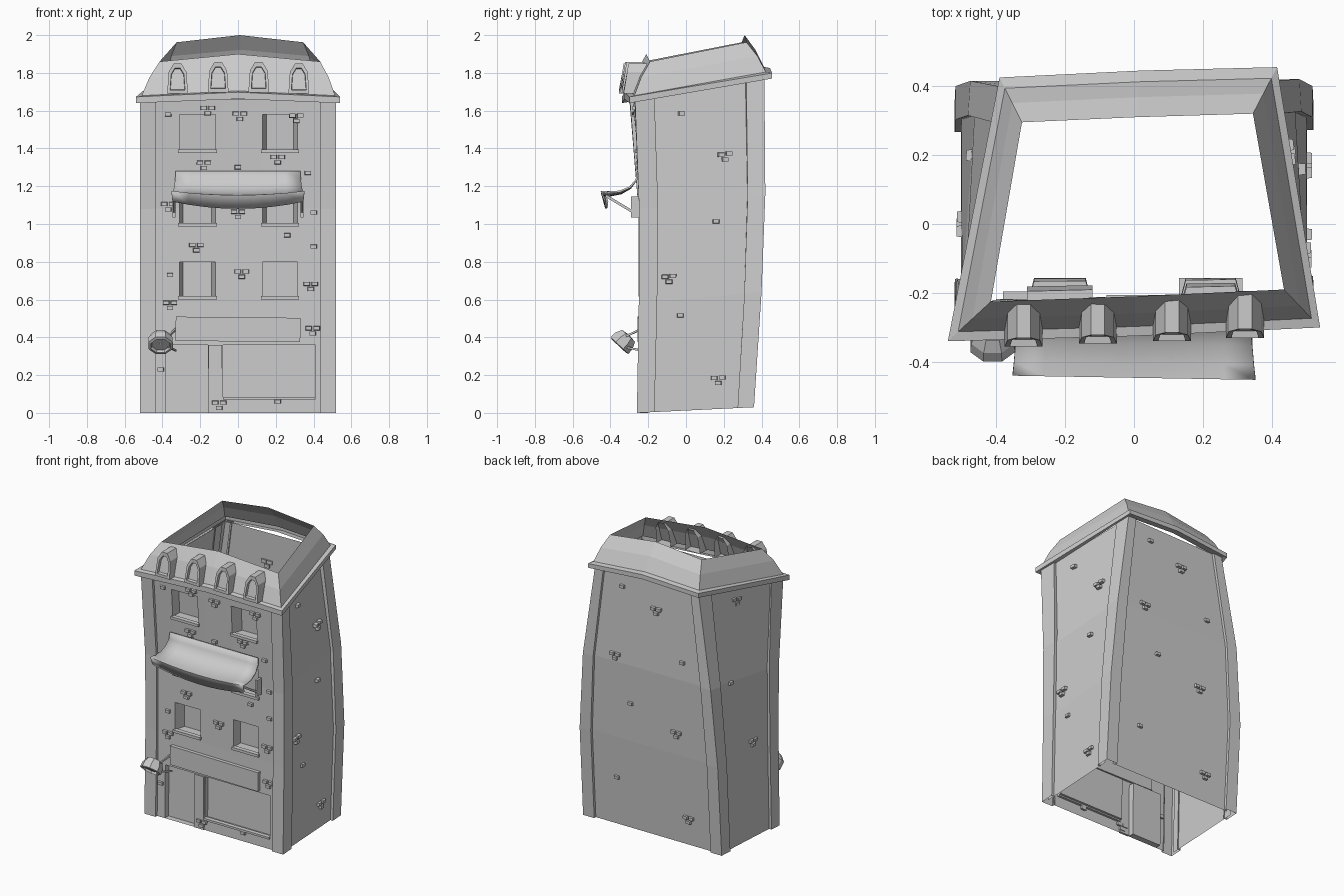
import bpy, bmesh, math
from mathutils import Vector as V, Matrix

if "Cube" in bpy.data.objects:
    bpy.data.objects.remove(bpy.data.objects["Cube"])

def make(name, verts, faces):
    me = bpy.data.meshes.new(name)
    bm = bmesh.new()
    vs = [bm.verts.new(v) for v in verts]
    for f in faces:
        bm.faces.new([vs[i] for i in f])
    bmesh.ops.remove_doubles(bm, verts=bm.verts, dist=1e-5)
    bmesh.ops.recalc_face_normals(bm, faces=bm.faces)
    bm.to_mesh(me)
    bm.free()
    ob = bpy.data.objects.new(name, me)
    bpy.context.collection.objects.link(ob)
    return ob

def loft(name, rings, closed=False):
    n = len(rings[0])
    faces = [(r*n+i, r*n+(i+1) % n, (r+1)*n+(i+1) % n, (r+1)*n+i)
             for r in range(len(rings)-1) for i in range(n if closed else n-1)]
    return make(name, [p for r in rings for p in r], faces)

def box_data(frame, sx, sy, sz, taper=1.0):
    vs = [frame @ V((x*sx/2*(taper if y > 0 else 1), y*sy/2, z*sz/2*(taper if y > 0 else 1)))
          for x in (-1, 1) for y in (-1, 1) for z in (-1, 1)]
    fs = [(0, 1, 3, 2), (4, 6, 7, 5), (0, 4, 5, 1), (2, 3, 7, 6), (0, 2, 6, 4), (1, 5, 7, 3)]
    return vs, fs

def boxes(name, items):
    verts, faces = [], []
    for it in items:
        v, f = box_data(*it)
        faces += [tuple(i+len(verts) for i in q) for q in f]
        verts += v
    return make(name, verts, faces)

# Leaning body: path of each corner (front left, front right, back right, back left)
LEVELS = [0, .35, .65, 1]
CORNERS = [
    [(-.52, -.26, 0), (-.52, -.25, .58), (-.52, -.252, 1.08), (-.52, -.30, 1.66)],
    [(.52, -.26, 0), (.52, -.25, .58), (.52, -.248, 1.08), (.52, -.27, 1.66)],
    [(.52, .36, .03), (.518, .40, .64), (.48, .42, 1.16), (.39, .415, 1.785)],
    [(-.52, .36, .03), (-.518, .40, .64), (-.475, .415, 1.16), (-.37, .395, 1.785)]]

def corner(i, t):
    c = CORNERS[i % 4]
    for k in range(3):
        if t <= LEVELS[k+1] or k == 2:
            f = (t-LEVELS[k])/(LEVELS[k+1]-LEVELS[k])
            return V(c[k]).lerp(V(c[k+1]), f)

def wall(i, u, t, inset=0.0):
    p = corner(i, t).lerp(corner(i+1, t), u)
    return p - wall_normal(i, t)*inset if inset else p

def wall_normal(i, t):
    d = corner(i+1, t)-corner(i, t)
    return V((d.y, -d.x, 0)).normalized()

INSET = .018
for i, nm in ((1, "right_wall"), (2, "back_wall"), (3, "left_wall")):
    loft(nm, [[wall(i, u, t, INSET) for u in (.06, .94)] for t in LEVELS])

# Corner pillars
for i, nm in enumerate(("front_left", "front_right", "back_right", "back_left")):
    a, b = (.08, .14) if i % 2 == 0 else (.15, .08)
    loft("pillar_"+nm, [[wall(i, a, t, .025), wall(i, a, t), corner(i, t),
                         wall(i-1, 1-b, t), wall(i-1, 1-b, t, .025)] for t in LEVELS])

# Front wall with recessed windows, door and shop window
def front(x, z, d=0.0):
    return wall(0, (x+.52)/1.04, z/1.66)+V((0, INSET+d, 0))

ROWS = [(.615, .80), (1.0, 1.19), (1.39, 1.58)]
WINDOWS = [(x0, x1, z0, z1) for z0, z1 in ROWS for x0, x1 in ((-.31, -.12), (.13, .315))]
SHRINK = [.02, 0, .02, .02, 0, .022]
holes = [(*w, .075, s) for w, s in zip(WINDOWS, SHRINK)]
holes += [(-.38, -.16, 0, .36, .04, 0), (-.08, .41, .08, .36, .03, 0)]
xs = sorted({-.445, .445} | {h[k] for h in holes for k in (0, 1)})
zs = sorted({0, .58, 1.08, 1.66} | {h[k] for h in holes for k in (2, 3)})
verts, faces = [], []
def quad(*pts):
    faces.append(tuple(range(len(verts), len(verts)+4)))
    verts.extend(pts)
for x0, x1 in zip(xs, xs[1:]):
    for z0, z1 in zip(zs, zs[1:]):
        cx, cz = (x0+x1)/2, (z0+z1)/2
        if not any(h[0] < cx < h[1] and h[2] < cz < h[3] for h in holes):
            quad(front(x0, z0), front(x1, z0), front(x1, z1), front(x0, z1))
for x0, x1, z0, z1, d, s in holes:
    o = [front(x, z) for x, z in ((x0, z0), (x1, z0), (x1, z1), (x0, z1))]
    n = [front(x, z, d) for x, z in ((x0+s, z0), (x1-s, z0), (x1-s, z1), (x0+s, z1))]
    quad(*n)
    for k in range(4):
        quad(o[k], o[(k+1) % 4], n[(k+1) % 4], n[k])
make("front_wall", verts, faces)

# Sills, sign board and shop trims
T = Matrix.Translation
boxes("window_sills", [(T(front((x0+x1)/2, z0-.005)), x1-x0+.015, .03, .018) for x0, x1, z0, z1 in WINDOWS])
boxes("sign_board", [(T(front(0, .443)+V((0, -.005, 0))) @ Matrix.Rotation(.01, 4, 'Y'), .66, .035, .128)])
boxes("shop_trim", [(T(front(.165, .078)), .49, .03, .014), (T(front(-.12, .18)), .07, .014, .36)])

# Raised bricks: (position along wall, height, cluster flag)
BRICKS = {
    0: [(-.16, 1.6, 1), (.01, 1.57, 1), (.31, 1.56, 1), (-.18, 1.31, 1), (.21, 1.34, 1), (-.22, .875, 1),
        (.02, .735, 1), (0, 1.05, 1), (-.37, 1.58, 0), (0, 1.3, 0), (.37, 1.27, 0), (.4, 1.06, 0),
        (.26, .94, 0), (.4, .88, 0), (-.36, .73, 0), (-.36, .57, 1), (.385, .67, 1), (.395, .435, 1),
        (-.37, 1.09, 1), (-.41, .23, 0), (.21, .06, 0), (-.1, .04, 1)],
    1: [(.21, 1.32, 1), (-.09, .71, 1), (.17, .15, 1), (-.02, 1.58, 0), (.16, .99, 0), (-.03, .51, 0)],
    2: [(.2, 1.6, 0), (-.05, 1.5, 1), (.25, 1.14, 1), (-.25, 1.22, 0), (.14, .85, 0), (-.2, .73, 1),
        (.26, .32, 0), (-.27, .17, 1)],
    3: [(.08, 1.6, 1), (.2, 1.1, 0), (0, .65, 1)]}
items = []
for i, lst in BRICKS.items():
    ax = i % 2
    for a, z, cluster in lst:
        for da, dz in ((-.021, .014), (.021, .014), (0, -.014)) if cluster else ((0, 0),):
            t = (z+dz)/1.7 if i else (z+dz)/1.66
            c0, c1 = corner(i, t), corner(i+1, t)
            u = ((a+da)-c0[ax])/(c1[ax]-c0[ax])
            nrm = wall_normal(i, t)
            p = wall(i, u, t, INSET)
            side = V((-nrm.y, nrm.x, 0))
            m = Matrix((side, -nrm, V((0, 0, 1)))).transposed().to_4x4()
            items.append((T(p) @ m @ Matrix.Rotation(math.pi, 4, 'Z'), .038, .03, .024, .8))
boxes("raised_bricks", items)

# Mansard roof: open ring lofted from eave to rim
EAVE = [(-.54, -.34, 1.64), (0, -.325, 1.662), (.54, -.30, 1.64), (.415, .455, 1.77), (.02, .445, 1.795), (-.39, .425, 1.77)]
RIM = [(-.415, -.225, 1.86), (0, -.21, 1.90), (.435, -.19, 1.86), (.345, .32, 1.962), (.01, .31, 2.0), (-.325, .295, 1.962)]
def ring(a, b):
    return [(e[0]+(r[0]-e[0])*a, e[1]+(r[1]-e[1])*a, e[2]+(r[2]-e[2])*b) for e, r in zip(EAVE, RIM)]
loft("mansard_roof", [ring(a, b) for a, b in ((.38, .05), (0, 0), (0, .15), (.24, .18), (.57, .62), (1, 1))], True)

# Dormers with recessed fronts
OUTLINE = [(-.055, 0), (.055, 0), (.047, .115), (.02, .16), (-.02, .16), (-.047, .115)]
for k, (x, y, z) in enumerate(((-.32, -.355, 1.69), (-.105, -.347, 1.697), (.11, -.34, 1.697), (.322, -.33, 1.69))):
    def prof(s, dy, lean=.025):
        return [(x+px*s, y+dy+pz*lean/.16, z+.07+(pz-.07)*s) for px, pz in OUTLINE]
    dormer = loft(f"dormer_{k+1}", [prof(1, .11), prof(1, 0), prof(.72, 0), prof(.68, .02)], True)
    v = prof(.68, .02)
    make(f"dormer_pane_{k+1}", v, [tuple(range(6))])

# Sagging awning with valance
PROFILE = [(-.255, 1.28, .33), (-.262, 1.235, .333), (-.295, 1.195, .338), (-.35, 1.172, .343),
           (-.41, 1.168, .348), (-.448, 1.172, .352), (-.428, 1.12, .347)]
rows = []
for k, (y, z, w) in enumerate(PROFILE):
    sag = [0, 0, .005, .01, .018, .022, .038][k]
    rows.append([(w*s/4, y+.012*(s/4-1)*(k > 2)*-.5, z-sag*(1-(s/4)**2)) for s in range(-4, 5)])
awning = loft("awning", rows)
m = awning.modifiers.new("thickness", 'SOLIDIFY')
m.thickness = .01
m.offset = 0
bpy.context.view_layer.objects.active = awning
awning.select_set(True)
bpy.ops.object.shade_smooth_by_angle(angle=math.radians(30))

# Awning brackets and struts
items = []
for s in (-1, 1):
    a, b = V((s*.338, -.425, 1.15)), V((s*.338, -.25, 1.045))
    q = (b-a).to_track_quat('Y', 'Z').to_matrix().to_4x4()
    items.append((T((a+b)/2) @ q, .012, (b-a).length, .014))
    items.append((T((s*.338, -.265, 1.09)), .016, .05, .11))
boxes("awning_brackets", items)

# Octagonal lamp with wall rods
axis = V((0, -.68, -.73))
q = axis.to_track_quat('Z', 'Y').to_matrix().to_4x4()
base = T((-.41, -.335, .375)) @ q
def disc(r, h):
    return [base @ V((r*math.cos((k+.5)*math.pi/4), r*math.sin((k+.5)*math.pi/4), h)) for k in range(8)]
loft("lamp_shade", [disc(.008, -.05), disc(.05, -.045), disc(.068, -.01), disc(.07, .025),
                    disc(.055, .03), disc(.05, .015), disc(.005, .015)], True)
items = []
for a, b in (((-.37, -.33, .40), (-.33, -.235, .445)), ((-.37, -.33, .35), (-.33, -.235, .33))):
    a, b = V(a), V(b)
    items.append((T((a+b)/2) @ (b-a).to_track_quat('Y', 'Z').to_matrix().to_4x4(), .01, (b-a).length, .01))
boxes("lamp_rods", items)
